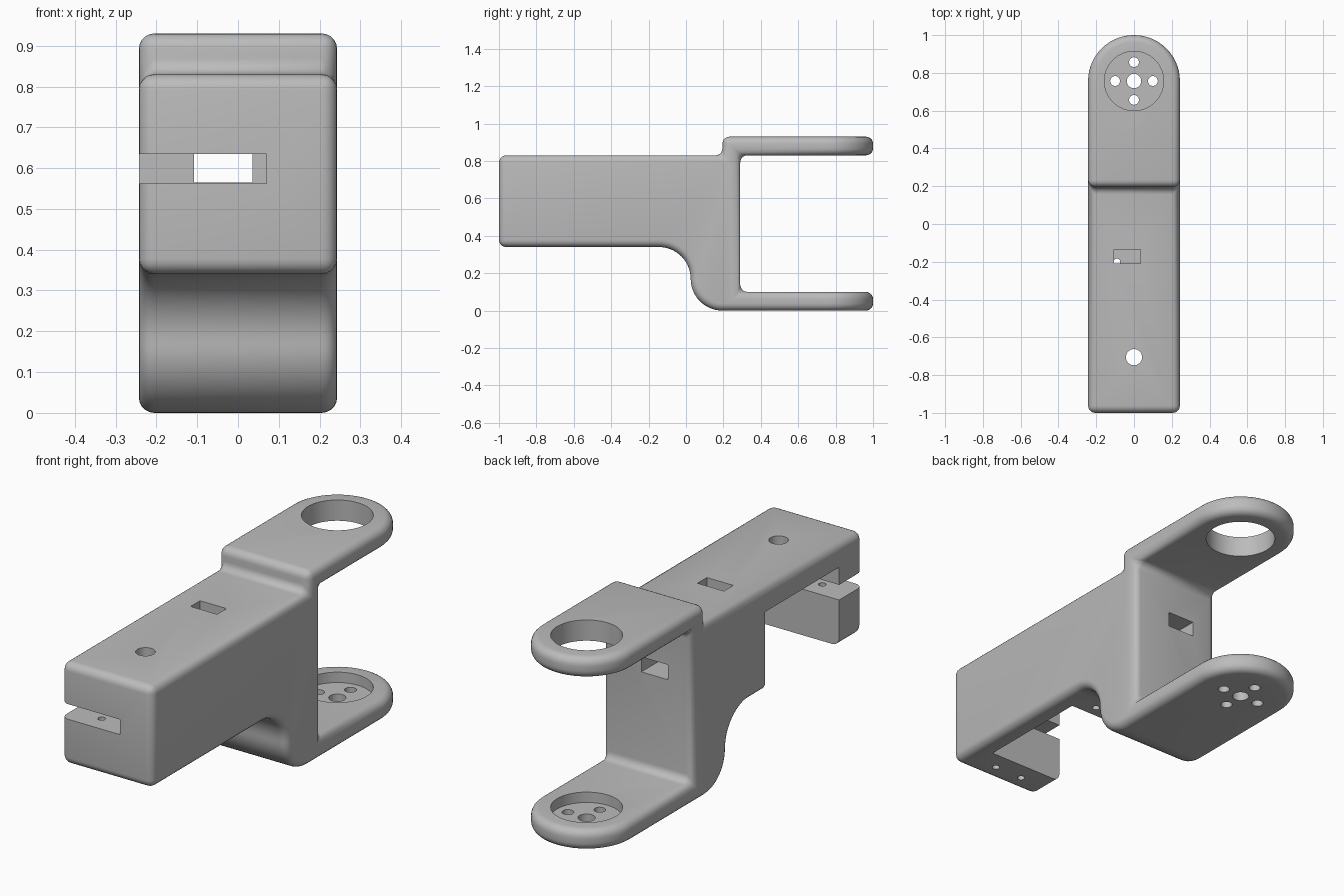
import bpy, bmesh
from math import sin, cos, pi
from mathutils import Matrix

cube = bpy.data.objects.get("Cube")
if cube:
    bpy.data.objects.remove(cube, do_unlink=True)

grey = bpy.data.materials.new("plain_grey")
grey.use_nodes = True
grey.diffuse_color = (0.5, 0.5, 0.5, 1)
grey.node_tree.nodes["Principled BSDF"].inputs["Base Color"].default_value = (0.5, 0.5, 0.5, 1)

HALF = 0.243   # half width of the bracket
TIP = 1 - HALF  # centre of the rounded fork ends


def add_object(name, bm):
    bmesh.ops.recalc_face_normals(bm, faces=bm.faces)
    mesh = bpy.data.meshes.new(name)
    bm.to_mesh(mesh)
    bm.free()
    ob = bpy.data.objects.new(name, mesh)
    bpy.context.collection.objects.link(ob)
    mesh.materials.append(grey)
    return ob


def box(x, y, z):
    bm = bmesh.new()
    size = Matrix.Diagonal((x[1] - x[0], y[1] - y[0], z[1] - z[0], 1))
    mid = Matrix.Translation((sum(x) / 2, sum(y) / 2, sum(z) / 2))
    bmesh.ops.create_cube(bm, size=1, matrix=mid @ size)
    return add_object("box_cutter", bm)


def drill(x, y, r, z, segments=32):
    bm = bmesh.new()
    bmesh.ops.create_cone(bm, cap_ends=True, segments=segments, radius1=r, radius2=r,
                          depth=z[1] - z[0],
                          matrix=Matrix.Translation((x, y, sum(z) / 2)))
    return add_object("drill_cutter", bm)


def arc(cy, cz, r, start, end, n=14):
    steps = [start + (end - start) * i / n for i in range(n + 1)]
    return [(cy + r * cos(a), cz + r * sin(a)) for a in steps]


# Side profile: arm, S-curved underside and two fork arms
R = 0.17
profile = [(-1, 0.83), (-1, 0.34)]
profile += arc(0.025 - R, R, R, pi / 2, 0)
profile += arc(0.025 + R, R, R, pi, 1.5 * pi)[1:]
profile += [(1, 0), (1, 0.1), (0.29, 0.1), (0.29, 0.83),
            (1, 0.83), (1, 0.93), (0.195, 0.93), (0.195, 0.83)]

bm = bmesh.new()
face = bm.faces.new([bm.verts.new((-HALF, y, z)) for y, z in profile])
side = bmesh.ops.extrude_face_region(bm, geom=[face])["geom"]
bmesh.ops.translate(bm, vec=(2 * HALF, 0, 0),
                    verts=[v for v in side if isinstance(v, bmesh.types.BMVert)])

# Round the fork ends in plan
ends = [e for e in bm.edges if all(v.co.y > 0.99 for v in e.verts)
        and abs(e.verts[0].co.x - e.verts[1].co.x) < 0.01]
bmesh.ops.bevel(bm, geom=ends, offset=HALF - 0.0005, segments=14, profile=0.5,
                affect='EDGES', clamp_overlap=False)
bmesh.ops.remove_doubles(bm, verts=bm.verts, dist=0.002)
bracket = add_object("fork_bracket", bm)

# Soft outer edges and inner fillets
bevel = bracket.modifiers.new("soft_edges", 'BEVEL')
bevel.width = 0.038
bevel.segments = 5
bevel.limit_method = 'ANGLE'
bevel.angle_limit = pi / 6
bevel.use_clamp_overlap = False

cutters = [
    # motor bay, open to the side and below
    box((-0.4, 0.155), (-0.82, -0.255), (0.2, 0.72)),
    # flange slot through the front wall
    box((-0.4, 0.07), (-1.1, -0.8), (0.562, 0.635)),
    # cable channel and its upper window
    box((-0.108, 0.035), (-0.3, 0.4), (0.565, 0.637)),
    box((-0.107, 0.034), (-0.208, -0.136), (0.6, 0.9)),
    # access hole, upper bearing hole, lower disc recess and axle hole
    drill(0, -0.705, 0.043, (0.68, 0.9)),
    drill(0, TIP, 0.157, (0.75, 1), 64),
    drill(0, TIP, 0.157, (0.05, 0.2), 64),
    drill(0, TIP, 0.038, (-0.1, 0.15)),
]
# ring of screw holes in the disc recess
for i in range(4):
    a = i * pi / 2
    cutters.append(drill(0.1 * cos(a), TIP + 0.1 * sin(a), 0.026, (-0.1, 0.15)))
# flange screw holes underneath
for x in (0.06, -0.09):
    for y in (-0.91, -0.2):
        cutters.append(drill(x, y, 0.017, (0.2, 0.6)))

for cutter in cutters:
    cutter.hide_render = True
    cut = bracket.modifiers.new("cut", 'BOOLEAN')
    cut.operation = 'DIFFERENCE'
    cut.solver = 'EXACT'
    cut.object = cutter

bpy.ops.object.select_all(action='DESELECT')
bracket.select_set(True)
bpy.context.view_layer.objects.active = bracket
for modifier in list(bracket.modifiers):
    bpy.ops.object.modifier_apply(modifier=modifier.name)
for cutter in cutters:
    bpy.data.objects.remove(cutter, do_unlink=True)
bpy.ops.object.shade_smooth_by_angle(angle=pi / 6)
